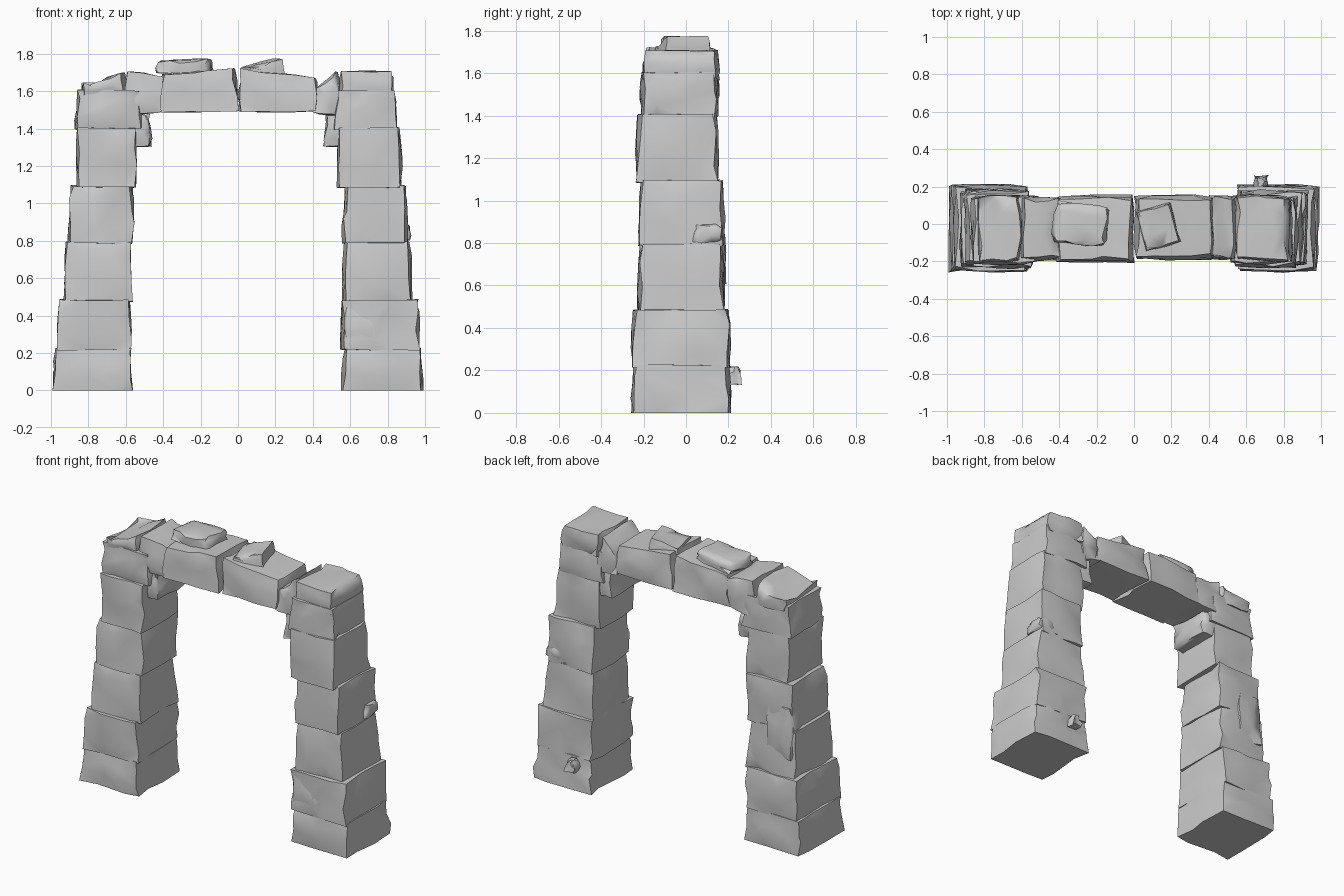
import bpy, bmesh, random
from math import radians
from mathutils import Matrix, Vector

if "Cube" in bpy.data.objects:
    bpy.data.objects.remove(bpy.data.objects["Cube"])

random.seed(7)


def finish(name, bm):
    bmesh.ops.triangulate(bm, faces=bm.faces[:])
    bmesh.ops.recalc_face_normals(bm, faces=bm.faces[:])
    me = bpy.data.meshes.new(name)
    bm.to_mesh(me)
    bm.free()
    ob = bpy.data.objects.new(name, me)
    bpy.context.collection.objects.link(ob)
    bpy.ops.object.select_all(action='DESELECT')
    ob.select_set(True)
    bpy.context.view_layer.objects.active = ob
    bpy.ops.object.shade_smooth_by_angle(angle=radians(48))
    return ob


def stone(name, x, y, z, drop=(0, 0), lift=(0, 0), taper=0.01, rough=0.016, edge=0.03, turn=0):
    """Rough-hewn block; drop lowers the left/right top edge, lift raises the bottom edge."""
    bm = bmesh.new()
    bmesh.ops.create_cube(bm, size=1)
    bmesh.ops.subdivide_edges(bm, edges=bm.edges[:], cuts=2, use_grid_fill=True)
    lo = Vector((x[0], y[0], z[0]))
    size = Vector((x[1], y[1], z[1])) - lo
    mid = lo + size / 2
    for v in bm.verts:
        u = v.co + Vector((.5, .5, .5))
        sides = [i for i in range(3) if abs(v.co[i]) > .49]
        p = Vector([lo[i] + size[i] * u[i] for i in range(3)])
        for i in range(3):
            if i in sides:
                amount = random.uniform(0, rough)
                if len(sides) > 1:
                    amount = random.uniform(.15, 1) * edge
                if i == 2:
                    amount *= 0.35 if z[0] > 0 or u.z > .5 else 0
                p[i] -= amount * (1 if v.co[i] > 0 else -1)
            else:
                p[i] += random.uniform(-.12, .12) * size[i]
        top, bot = max(0, v.co.z * 2), max(0, -v.co.z * 2)
        p.z -= top * (drop[0] * (1 - u.x) + drop[1] * u.x)
        p.z += bot * (lift[0] * (1 - u.x) + lift[1] * u.x)
        p.x -= 2 * v.co.x * taper * u.z
        p.y -= 2 * v.co.y * taper * u.z
        v.co = Matrix.Rotation(turn, 3, 'Z') @ (p - mid) + mid
    return finish(name, bm)


# Stacked courses of the two pillars: z range, y range, left x range, right x range
courses = [
    ((0, .23), (-.265, .22), (-1, -.555), (.545, 1)),
    ((.21, .49), (-.265, .22), (-.975, -.56), (.54, .98)),
    ((.47, .80), (-.235, .19), (-.94, -.555), (.55, .94)),
    ((.78, 1.10), (-.23, .19), (-.915, -.545), (.55, .915)),
    ((1.08, 1.41), (-.245, .16), (-.875, -.53), (.52, .885)),
    ((1.39, 1.61), (-.225, .16), (-.88, -.50), (.50, .855)),
]
for i, (z, y, left, right) in enumerate(courses):
    stone(f"left_pillar_stone_{i + 1}", left, y, z)
    stone(f"right_pillar_stone_{i + 1}", right, y, z)

# Corner caps over each pillar
stone("left_cap_outer", (-.85, -.59), (-.215, .165), (1.56, 1.705), drop=(.08, 0))
stone("left_cap_inner", (-.62, -.37), (-.205, .155), (1.46, 1.71), drop=(0, .03), lift=(0, .03))
stone("right_cap_outer", (.53, .84), (-.21, .165), (1.56, 1.71))
stone("right_cap_inner", (.39, .56), (-.20, .16), (1.46, 1.71), drop=(.10, 0), lift=(.02, 0))

# Stepped corbels beneath the lintel
stone("left_corbel", (-.60, -.45), (-.19, .14), (1.30, 1.48))
stone("right_corbel", (.45, .60), (-.19, .14), (1.30, 1.48))

# Lintel of two long stones
stone("left_lintel", (-.43, .01), (-.215, .165), (1.485, 1.725), drop=(.03, 0), taper=.015)
stone("right_lintel", (-.01, .44), (-.20, .165), (1.485, 1.725), drop=(0, .05), taper=.015)

# Loose slabs lying on the lintel
stone("left_top_slab", (-.44, -.13), (-.12, .12), (1.69, 1.78), drop=(.015, 0), turn=-.12, rough=.01)
stone("right_top_slab", (.03, .23), (-.13, .10), (1.69, 1.775), drop=(.05, 0), turn=.25, rough=.005, edge=.01)

# Protruding chips on the pillar faces
stone("right_back_chip", (.63, .73), (.17, .275), (.13, .22), taper=.02, edge=.025)
stone("right_front_chip", (.56, .81), (-.262, -.15), (.24, .47), taper=.012, rough=.008)
stone("right_side_chip", (.75, .93), (.02, .18), (.80, .92), drop=(0, .03), rough=.008)
stone("left_back_chip", (-.92, -.70), (.05, .195), (.60, .95), rough=.012)
